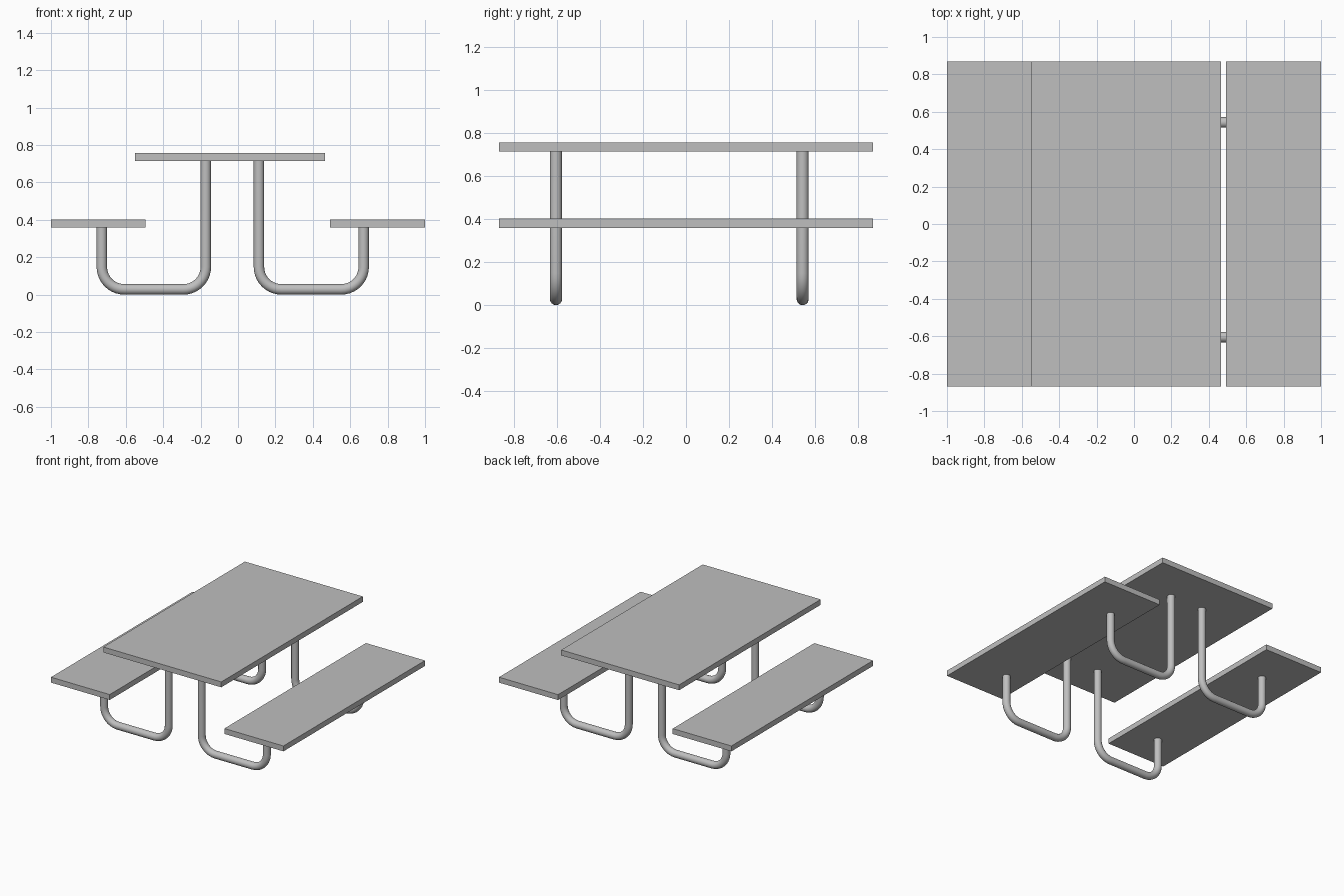
import bpy, bmesh, math

if "Cube" in bpy.data.objects:
    bpy.data.objects.remove(bpy.data.objects["Cube"])

grey = bpy.data.materials.new("plain grey")
grey.diffuse_color = (0.52, 0.52, 0.52, 1)
grey.use_nodes = True
grey.node_tree.nodes["Principled BSDF"].inputs["Base Color"].default_value = grey.diffuse_color

HALF_LEN = 0.87
PIPE_R = 0.028
BEND_R = 0.12
TABLE_Z = (0.715, 0.757)
BENCH_Z = (0.36, 0.402)


def slab(name, x0, x1, z):
    """Flat board running the full length of the table."""
    bpy.ops.mesh.primitive_cube_add(
        size=1, location=((x0 + x1) / 2, 0, (z[0] + z[1]) / 2))
    ob = bpy.context.object
    ob.name = name
    ob.scale = (x1 - x0, 2 * HALF_LEN, z[1] - z[0])
    bpy.ops.object.transform_apply(location=False, rotation=False, scale=True)
    ob.data.materials.append(grey)


def pipe_leg(name, x_table, x_bench, y):
    """Bent pipe: down from the table top, along the floor, up to the bench."""
    side = 1 if x_bench > x_table else -1
    zc = PIPE_R + BEND_R
    steps = 10
    pts = [(x_table, TABLE_Z[0])]
    for i in range(steps + 1):
        a = math.pi / 2 * i / steps
        pts.append((x_table + side * BEND_R * (1 - math.cos(a)),
                    zc - BEND_R * math.sin(a)))
    for i in range(steps + 1):
        a = math.pi / 2 * i / steps
        pts.append((x_bench - side * BEND_R * (1 - math.sin(a)),
                    zc - BEND_R * math.cos(a)))
    pts.append((x_bench, BENCH_Z[0]))

    # sweep a ring along the path
    bm = bmesh.new()
    sides = 24
    rings = []
    for i, (px, pz) in enumerate(pts):
        ax, az = pts[max(i - 1, 0)]
        bx, bz = pts[min(i + 1, len(pts) - 1)]
        if i in (0, 1, len(pts) - 2, len(pts) - 1):
            tx, tz = 0, (-1 if i < 2 else 1)
        elif i in (steps + 1, steps + 2):
            tx, tz = side, 0
        else:
            d = math.hypot(bx - ax, bz - az)
            tx, tz = (bx - ax) / d, (bz - az) / d
        ring = []
        for k in range(sides):
            t = 2 * math.pi * k / sides
            u, v = PIPE_R * math.cos(t), PIPE_R * math.sin(t)
            ring.append(bm.verts.new((px - tz * u, y + v, pz + tx * u)))
        rings.append(ring)
    for r0, r1 in zip(rings, rings[1:]):
        for k in range(sides):
            n = (k + 1) % sides
            bm.faces.new((r0[k], r0[n], r1[n], r1[k]))
    bm.faces.new(rings[0])
    bm.faces.new(rings[-1])
    bmesh.ops.recalc_face_normals(bm, faces=bm.faces)
    me = bpy.data.meshes.new(name)
    bm.to_mesh(me)
    bm.free()
    me.materials.append(grey)
    ob = bpy.data.objects.new(name, me)
    bpy.context.collection.objects.link(ob)
    bpy.ops.object.select_all(action='DESELECT')
    ob.select_set(True)
    bpy.context.view_layer.objects.active = ob
    bpy.ops.object.shade_smooth_by_angle(angle=math.radians(40))


# boards
slab("table_top", -0.55, 0.465, TABLE_Z)
slab("left_bench", -1.0, -0.495, BENCH_Z)
slab("right_bench", 0.492, 1.0, BENCH_Z)

# pipe legs at both ends
for end, y in (("front", -0.605), ("back", 0.543)):
    pipe_leg(end + "_left_leg", -0.172, -0.728, y)
    pipe_leg(end + "_right_leg", 0.112, 0.672, y)
